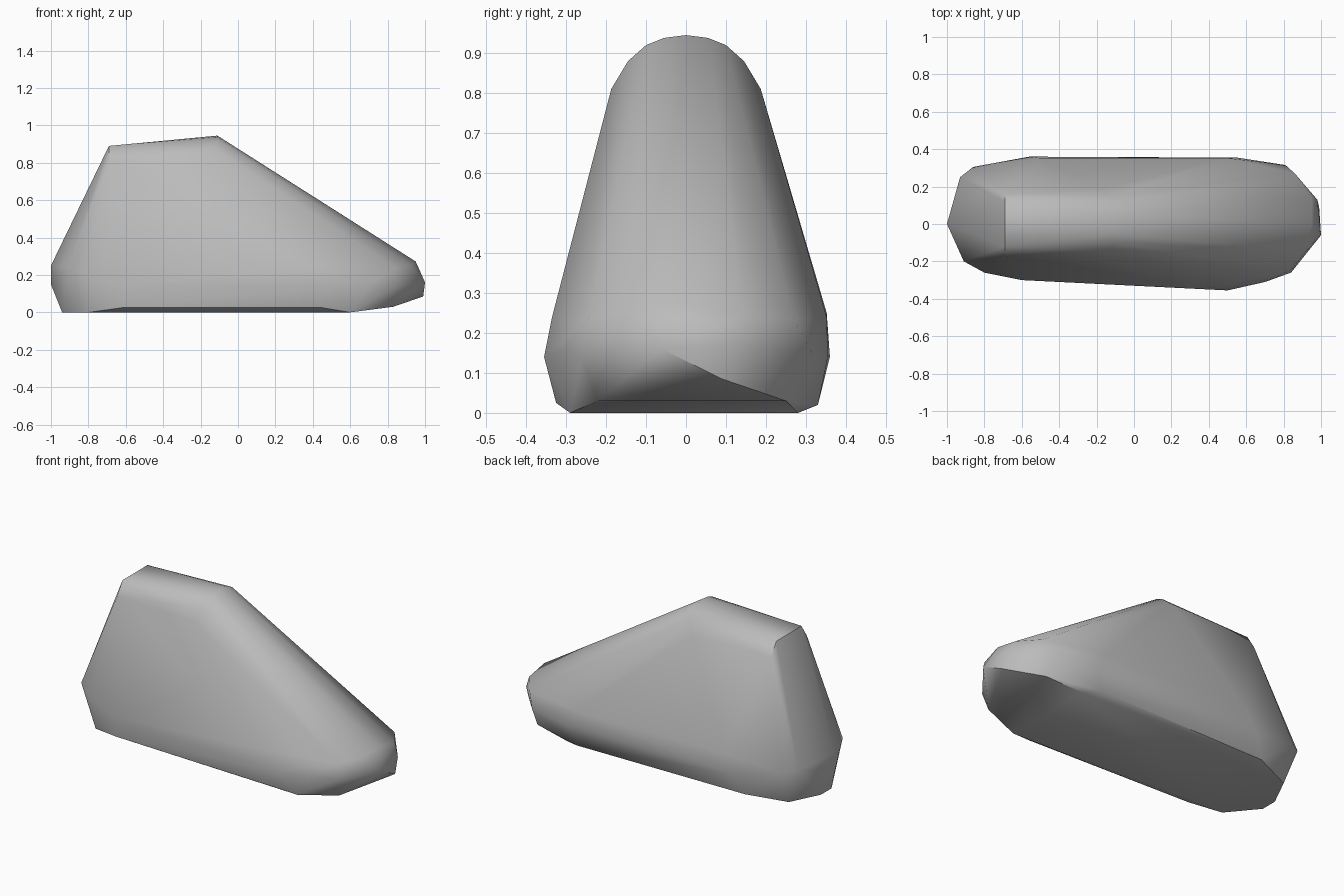
import bpy
import bmesh
import math

# Remove the default object only
default_object = bpy.data.objects.get("Cube")
if default_object:
    bpy.data.objects.remove(default_object, do_unlink=True)


def make_material(name, colour):
    material = bpy.data.materials.new(name)
    material.use_nodes = True
    material.diffuse_color = colour
    shader = next(node for node in material.node_tree.nodes
                  if node.type == "BSDF_PRINCIPLED")
    shader.inputs["Base Color"].default_value = colour
    return material


def both_sides(profile):
    """Repeat every point of a profile on the front and the back."""
    for x, y, z in profile:
        yield (x, y, z)
        yield (x, -y, z)


def hull_object(name, points, material, smooth_angle):
    """Wrap the points in a tight convex skin with soft shading."""
    mesh = bpy.data.meshes.new(name)
    shell = bmesh.new()
    for point in points:
        shell.verts.new(point)
    bmesh.ops.remove_doubles(shell, verts=shell.verts, dist=0.002)
    result = bmesh.ops.convex_hull(shell, input=shell.verts)
    leftover = {item for item in result["geom_interior"] + result["geom_unused"]
                if isinstance(item, bmesh.types.BMVert)}
    bmesh.ops.delete(shell, geom=list(leftover), context="VERTS")
    bmesh.ops.dissolve_limit(shell, angle_limit=math.radians(1),
                             verts=shell.verts, edges=shell.edges)
    bmesh.ops.recalc_face_normals(shell, faces=shell.faces)
    shell.to_mesh(mesh)
    shell.free()
    mesh.materials.append(material)
    body = bpy.data.objects.new(name, mesh)
    bpy.context.collection.objects.link(body)
    bpy.ops.object.select_all(action="DESELECT")
    bpy.context.view_layer.objects.active = body
    body.select_set(True)
    bpy.ops.object.shade_smooth_by_angle(angle=math.radians(smooth_angle))
    return body


# Rounded crest at the peak and the flat-topped edge behind it
peak_arc = [(-.11, 0, .945), (-.11, .055, .938), (-.11, .1, .92),
            (-.13, .145, .88), (-.17, .187, .81)]
rear_edge = [(-.69, .12, .89), (-.69, .172, .81)]

# Widest band: the back side, then the slightly slimmer front side
back_band = [(-.93, .25, .22), (-.86, .305, .2), (-.56, .36, .14),
             (-.5, .352, .25), (.55, .355, .14), (.5, .352, .24),
             (.81, .315, .15), (.86, .27, .235), (.95, .145, .245)]
front_band = [(-.91, -.2, .24), (-.8, -.26, .2), (-.6, -.3, .15),
              (.5, -.355, .14), (.4, -.335, .24), (.7, -.31, .15),
              (.84, -.26, .14), (.84, -.245, .235), (.92, -.145, .255)]

# Blunt tips at the two ends
tips = [(-1, 0, .25), (-1, 0, .15), (.95, 0, .272),
        (1, -.06, .16), (.99, .09, .085), (.98, .13, .17)]

# Underside, lifted a little toward the low end
underside = [(-.94, .05, 0), (-.94, -.05, 0), (-.85, .23, 0), (-.8, -.22, 0),
             (-.62, .32, .02), (-.62, -.285, .025), (.5, .33, .02),
             (.45, -.325, .025), (.6, .28, 0), (.6, -.29, 0),
             (.82, .25, .03), (.83, -.22, .03)]

stone = make_material("stone grey", (.5, .5, .5, 1))
points = [*both_sides(peak_arc), *both_sides(rear_edge),
          *back_band, *front_band, *tips, *underside]
hull_object("boulder", points, stone, 40)
